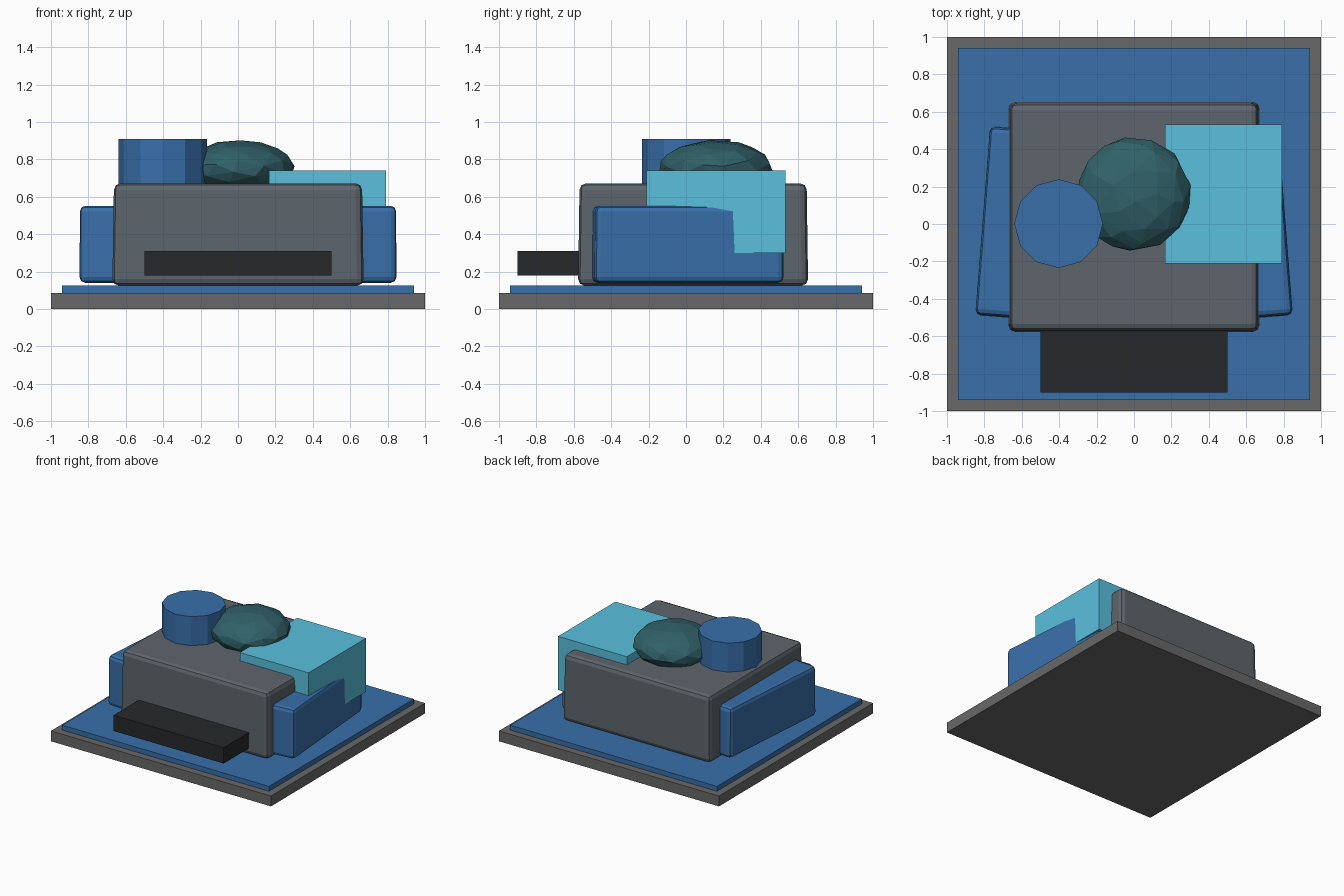
import bpy, math

if "Cube" in bpy.data.objects:
    bpy.data.objects.remove(bpy.data.objects["Cube"])


def material(name, rgb):
    m = bpy.data.materials.new(name)
    m.diffuse_color = (*rgb, 1)
    m.use_nodes = True
    m.node_tree.nodes["Principled BSDF"].inputs["Base Color"].default_value = m.diffuse_color
    return m


BLUE = material("blue", (0.04, 0.16, 0.40))
CYAN = material("cyan", (0.10, 0.53, 0.73))
TEAL = material("teal", (0.03, 0.12, 0.14))
DARK = material("dark", (0.02, 0.022, 0.024))
SLATE = material("slate", (0.11, 0.13, 0.15))
STONE = material("stone", (0.14, 0.14, 0.14))


def finish(name, mat):
    ob = bpy.context.object
    ob.name = name
    ob.data.materials.append(mat)
    return ob


def box(name, lo, hi, mat, taper=1.0, bevel=0.0, turn=0.0):
    """Box between two corners, optionally narrowed at the top, bevelled and turned about z."""
    centre = [(a + b) / 2 for a, b in zip(lo, hi)]
    bpy.ops.mesh.primitive_cube_add(size=1, location=centre, rotation=(0, 0, turn))
    ob = finish(name, mat)
    for v in ob.data.vertices:
        k = taper if v.co.z > 0 else 1.0
        v.co = [v.co.x * (hi[0] - lo[0]) * k, v.co.y * (hi[1] - lo[1]) * k,
                v.co.z * (hi[2] - lo[2])]
    if bevel:
        mod = ob.modifiers.new("bevel", 'BEVEL')
        mod.width = bevel
        mod.segments = 2
    return ob


# Stacked base plates
box("base_slab", (-1, -1, 0), (1, 1, 0.085), STONE)
box("base_plate", (-0.94, -0.94, 0.085), (0.94, 0.94, 0.125), BLUE)

# Main body, slightly narrower at the top
box("main_body", (-0.672, -0.577, 0.125), (0.672, 0.653, 0.672), SLATE, taper=0.987, bevel=0.035)

# Side pods, toed in towards the back
for side, label in ((-1, "left"), (1, "right")):
    cx = side * 0.67
    box(label + "_side_pod", (cx - 0.14, -0.50, 0.14), (cx + 0.14, 0.515, 0.552),
        BLUE, taper=0.99, bevel=0.03, turn=side * math.radians(4.5))

# Front step and upper corner block
box("front_step", (-0.5, -0.9, 0.18), (0.5, -0.5, 0.31), DARK)
box("corner_block", (0.165, -0.212, 0.30), (0.79, 0.533, 0.74), CYAN)

# Twelve-sided turret
bpy.ops.mesh.primitive_cylinder_add(vertices=12, radius=0.237, depth=0.31, location=(-0.403, 0.002, 0.755))
finish("turret", BLUE)

# Faceted flattened dome
bpy.ops.mesh.primitive_ico_sphere_add(subdivisions=3, radius=1, location=(0, 0.16, 0.752))
dome = finish("dome", TEAL)
dome.scale = (0.302, 0.302, 0.15)
dec = dome.modifiers.new("facets", 'DECIMATE')
dec.ratio = 0.42
